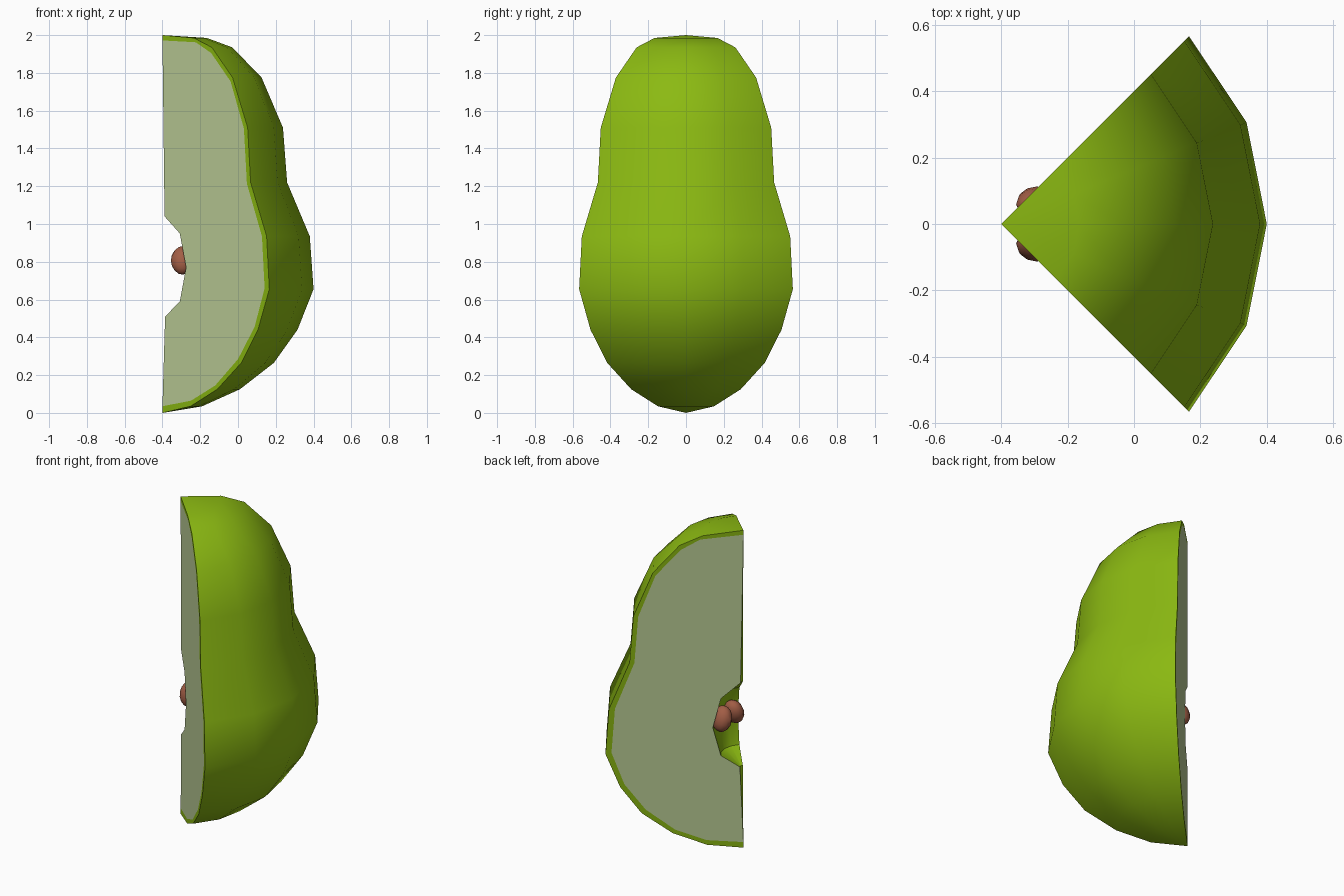
import bpy, bmesh, math
from mathutils import Matrix

if "Cube" in bpy.data.objects:
    bpy.data.objects.remove(bpy.data.objects["Cube"])

AXIS_X = -0.4            # core axis of the fruit
ANGLES = [math.radians(a) for a in (-45, -22.5, 0, 22.5, 45)]


def material(name, rgb):
    m = bpy.data.materials.new(name)
    m.diffuse_color = (*rgb, 1)
    m.use_nodes = True
    m.node_tree.nodes["Principled BSDF"].inputs["Base Color"].default_value = m.diffuse_color
    return m


skin = material("green skin", (0.26, 0.49, 0.006))
flesh = material("pale flesh", (0.52, 0.64, 0.32))
brown = material("brown seed", (0.36, 0.11, 0.06))

# Profiles as (radius, height), bottom to top
OUTER = [(0, 0), (0.21, 0.035), (0.41, 0.125), (0.59, 0.265), (0.715, 0.44), (0.8, 0.655),
         (0.78, 0.935), (0.66, 1.22), (0.638, 1.51), (0.525, 1.775), (0.37, 1.935),
         (0.235, 1.985), (0, 2.0)]
INNER = [(0, 0.035), (0.215, 0.065), (0.395, 0.145), (0.566, 0.285), (0.69, 0.455), (0.765, 0.66),
         (0.745, 0.935), (0.632, 1.215), (0.61, 1.505), (0.51, 1.755), (0.365, 1.905),
         (0.25, 1.962), (0, 1.972)]
CORE = [INNER[-1], (0.016, 1.04), (0.13, 0.95), (0.177, 0.77), (0.13, 0.59),
        (0.02, 0.51), INNER[0]]


def finish(bm, name, mats):
    me = bpy.data.meshes.new(name)
    bm.to_mesh(me)
    bm.free()
    for m in mats:
        me.materials.append(m)
    ob = bpy.data.objects.new(name, me)
    bpy.context.collection.objects.link(ob)
    bpy.ops.object.select_all(action='DESELECT')
    bpy.context.view_layer.objects.active = ob
    ob.select_set(True)
    bpy.ops.object.shade_smooth_by_angle(angle=math.radians(35))
    return ob


# Fruit wedge: revolved skin and core, with cut faces on both sides
bm = bmesh.new()


def line(profile, a):
    return [bm.verts.new((AXIS_X + r * math.cos(a), r * math.sin(a), z)) for r, z in profile]


def strip(a, b, mat=0):
    for i in range(len(a) - 1):
        bm.faces.new((a[i], b[i], b[i + 1], a[i + 1])).material_index = mat


outer = [line(OUTER, a) for a in ANGLES]
core = [line(CORE, a) for a in ANGLES]
for k in range(len(ANGLES) - 1):
    strip(outer[k], outer[k + 1])
    strip(core[k], core[k + 1])
for k in (0, -1):
    rim = [core[k][-1]] + line(INNER[1:-1], ANGLES[k]) + [core[k][0]]
    strip(outer[k], rim)                                   # skin thickness
    bm.faces.new(rim + core[k][1:-1]).material_index = 1   # flesh
bmesh.ops.remove_doubles(bm, verts=bm.verts, dist=0.0005)
bmesh.ops.recalc_face_normals(bm, faces=bm.faces)
finish(bm, "fruit_wedge", [skin, flesh])

# Two seeds in the core hollow
for side, label in ((1, "back"), (-1, "front")):
    bm = bmesh.new()
    bmesh.ops.create_uvsphere(bm, u_segments=12, v_segments=8, radius=1)
    bm.transform(Matrix.Translation((-0.293, 0.06 * side, 0.807))
                 @ Matrix.Rotation(math.radians(18 * side), 4, 'X')
                 @ Matrix.Diagonal((0.062, 0.05, 0.077, 1)))
    finish(bm, "seed_" + label, [brown])
